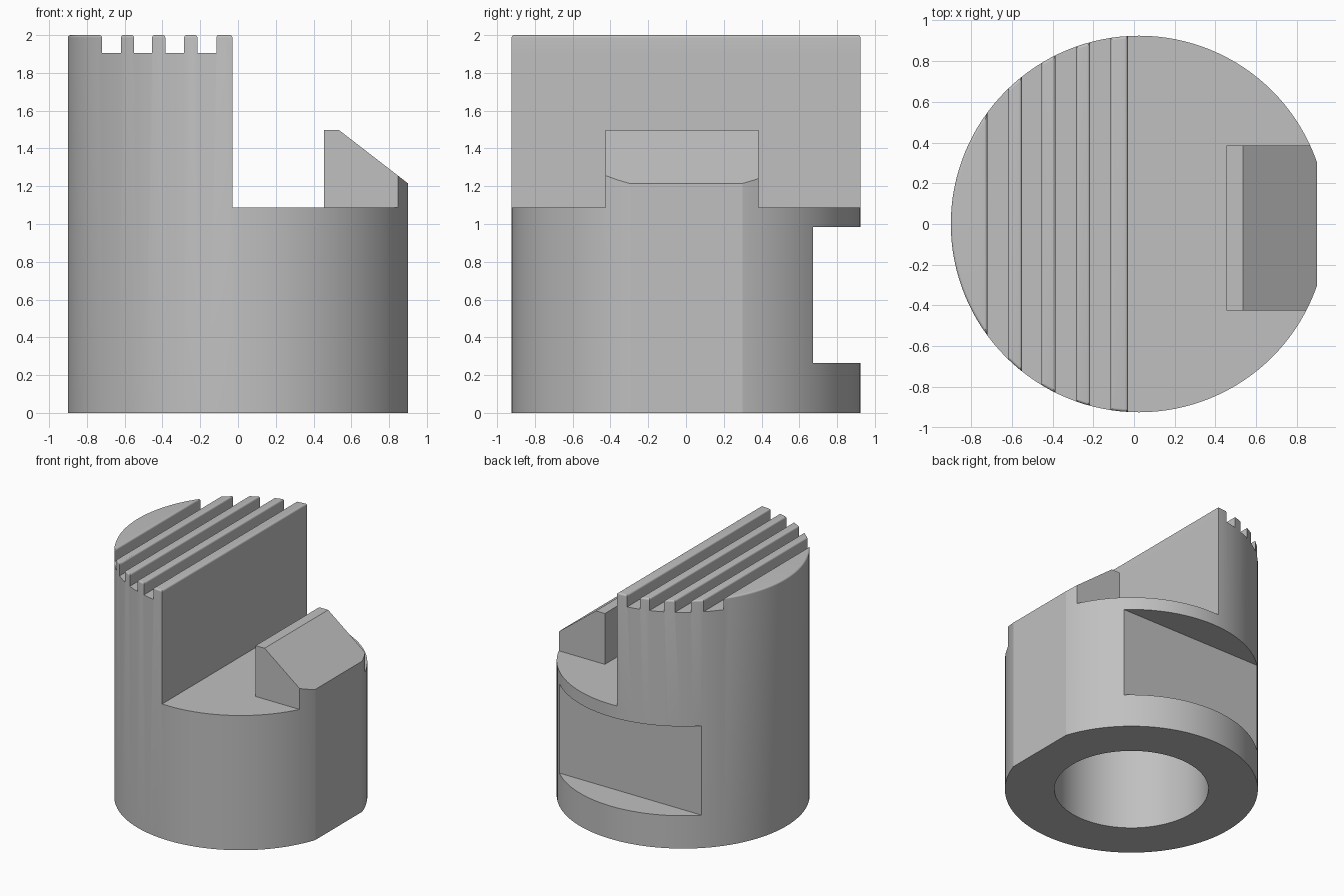
import bpy, bmesh, math
from mathutils import Vector

if "Cube" in bpy.data.objects:
    bpy.data.objects.remove(bpy.data.objects["Cube"])

R, CX = 0.925, 0.025          # outer radius and axis position
FLOOR, TOP = 1.087, 2.0       # step height and full height
ROUND = 0.014                 # small edge rounding

grey = bpy.data.materials.new("plain_grey")
grey.diffuse_color = (0.53, 0.53, 0.53, 1)
grey.use_nodes = True
grey.node_tree.nodes["Principled BSDF"].inputs["Base Color"].default_value = grey.diffuse_color


def make_object(name, bm):
    bmesh.ops.recalc_face_normals(bm, faces=bm.faces[:])
    mesh = bpy.data.meshes.new(name)
    bm.to_mesh(mesh)
    bm.free()
    mesh.materials.append(grey)
    obj = bpy.data.objects.new(name, mesh)
    bpy.context.collection.objects.link(obj)
    return obj


def cylinder(name, radius, z0, z1, rounded=0.0):
    bm = bmesh.new()
    bmesh.ops.create_cone(bm, cap_ends=True, segments=128, radius1=radius,
                          radius2=radius, depth=z1 - z0)
    bmesh.ops.translate(bm, verts=bm.verts, vec=(CX, 0, (z0 + z1) / 2))
    if rounded:
        rim = [e for e in bm.edges if all(v.co.z > z1 - 0.001 for v in e.verts)]
        bmesh.ops.bevel(bm, geom=rim, offset=rounded, segments=6,
                        profile=0.5, affect='EDGES')
    return make_object(name, bm)


def prism(name, points, direction):
    """Extrude a closed outline of 3D points along a direction."""
    bm = bmesh.new()
    face = bm.faces.new([bm.verts.new(p) for p in points])
    ext = bmesh.ops.extrude_face_region(bm, geom=[face])
    moved = [g for g in ext["geom"] if isinstance(g, bmesh.types.BMVert)]
    bmesh.ops.translate(bm, verts=moved, vec=Vector(direction))
    return make_object(name, bm)


def side_prism(name, outline, y0=-1.2, y1=1.2):
    return prism(name, [(x, y0, z) for x, z in outline], (0, y1 - y0, 0))


def box_outline(a0, b0, a1, b1):
    return [(a0, b0), (a1, b0), (a1, b1), (a0, b1)]


def groove(name, x0, x1):
    """Slot whose upper lips are rounded over."""
    arc = [i * math.pi / 12 for i in range(7)]
    right = [(x1 + ROUND * (1 - math.cos(a)), TOP - ROUND * (1 - math.sin(a)))
             for a in arc]
    left = [(x0 - ROUND * (1 - math.cos(a)), TOP - ROUND * (1 - math.sin(a)))
            for a in reversed(arc)]
    return side_prism(name, [(x0, 1.905), (x1, 1.905)] + right
                      + [(x1 + ROUND, 2.2), (x0 - ROUND, 2.2)] + left)


def cut(target, cutter):
    mod = target.modifiers.new("cut", 'BOOLEAN')
    mod.operation = 'DIFFERENCE'
    mod.solver = 'EXACT'
    mod.object = cutter
    bpy.context.view_layer.objects.active = target
    bpy.ops.object.modifier_apply(modifier=mod.name)
    bpy.data.objects.remove(cutter)


# Round body with softened top rim
body = cylinder("jaw_body", R, 0, TOP, ROUND)

# Grooves between the ribs, plus the rounded lip of the tall wall
for x0, x1 in [(-0.72, -0.62), (-0.55, -0.455), (-0.385, -0.285),
               (-0.215, -0.115), (-0.03, 0.2)]:
    cut(body, groove("groove_cutter", x0, x1))

# Step around the wedge block
step = [(-0.03, -1.2), (1.2, -1.2), (1.2, -0.425), (0.455, -0.425),
        (0.455, 0.385), (1.2, 0.385), (1.2, 1.2), (-0.03, 1.2)]
cut(body, prism("step_cutter", [(x, y, FLOOR) for x, y in step], (0, 0, 1.2)))

# Sloped top of the wedge block
cut(body, side_prism("slope_cutter", [(0.3, 1.497), (0.535, 1.497), (0.9, 1.215),
                                      (1.2, 0.983), (1.2, 2.3), (0.3, 2.3)]))

# Flat on the right side
cut(body, side_prism("flat_cutter", box_outline(0.9, -0.2, 1.3, 2.2)))

# Rear slot
cut(body, side_prism("slot_cutter", box_outline(-1.3, 0.265, 1.3, 0.985), 0.672, 1.3))

# Blind bore from below
cut(body, cylinder("bore_cutter", 0.563, -0.2, 0.9))

# Smooth round walls, crisp edges
bpy.ops.object.select_all(action='DESELECT')
body.select_set(True)
bpy.context.view_layer.objects.active = body
bpy.ops.object.shade_smooth_by_angle(angle=math.radians(16.5))
